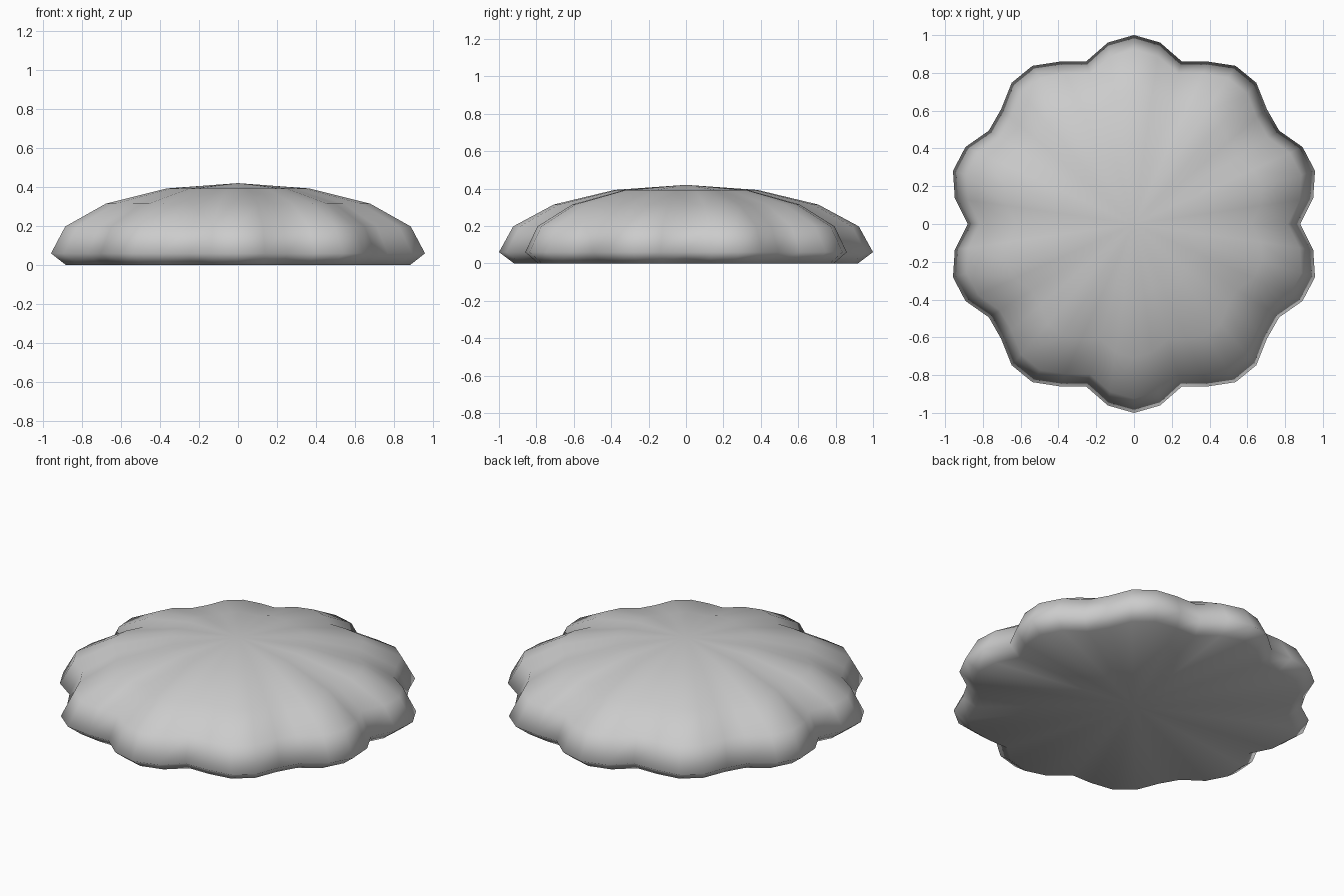
import bpy, bmesh
from math import sin, cos, pi

if "Cube" in bpy.data.objects:
    bpy.data.objects.remove(bpy.data.objects["Cube"])

SEGMENTS = 44

def lobe_radius(a):
    # scalloped outline with ten rounded lobes
    return 0.88 + 0.12 * abs(sin(5 * a))

# profile (scale, height): inset foot, then a quarter-ellipse dome
profile = [(0.92, 0.0)]
profile += [(cos(k * pi / 8), 0.06 + 0.36 * sin(k * pi / 8)) for k in range(4)]

bm = bmesh.new()
rings = []
for s, z in profile:
    ring = []
    for i in range(SEGMENTS):
        a = 2 * pi * i / SEGMENTS
        r = s * lobe_radius(a)
        ring.append(bm.verts.new((r * cos(a), r * sin(a), z)))
    rings.append(ring)
bottom = bm.verts.new((0, 0, 0))
top = bm.verts.new((0, 0, 0.42))

# dome walls plus fans closing the top and underside
for i in range(SEGMENTS):
    j = (i + 1) % SEGMENTS
    for lo, hi in zip(rings, rings[1:]):
        bm.faces.new((lo[i], lo[j], hi[j], hi[i]))
    bm.faces.new((rings[-1][i], rings[-1][j], top))
    bm.faces.new((rings[0][j], rings[0][i], bottom))

bmesh.ops.recalc_face_normals(bm, faces=bm.faces)
for f in bm.faces:
    f.smooth = True

mesh = bpy.data.meshes.new("scalloped_dome")
bm.to_mesh(mesh)
bm.free()
bpy.context.collection.objects.link(bpy.data.objects.new("scalloped_dome", mesh))
